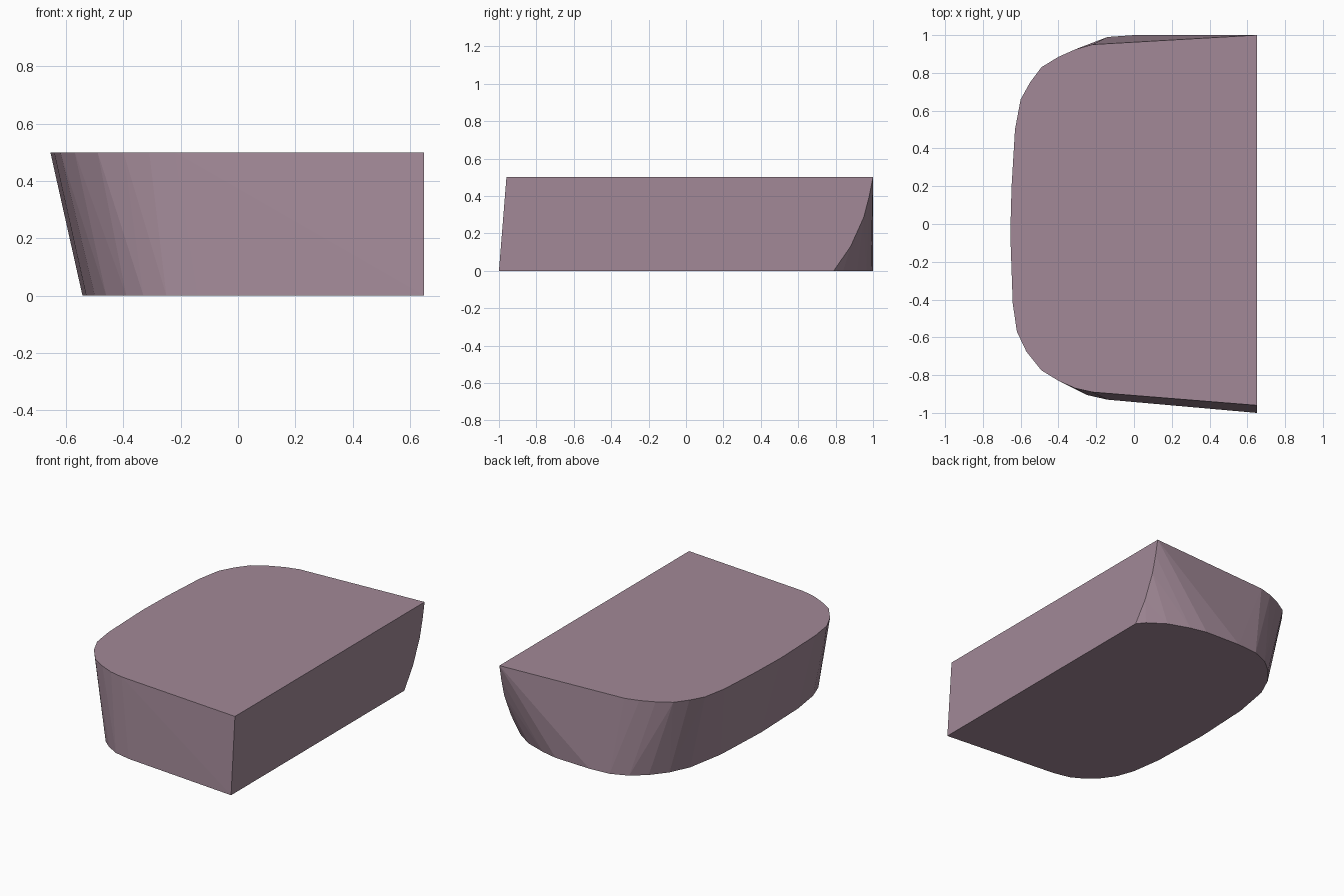
import bpy
import bmesh

if "Cube" in bpy.data.objects:
    bpy.data.objects.remove(bpy.data.objects["Cube"])

# Rounded outline of the top face
top = [(0.65, 1.0), (-0.22, 0.95), (-0.31, 0.925), (-0.40, 0.885), (-0.49, 0.83),
       (-0.55, 0.75), (-0.60, 0.66), (-0.63, 0.50), (-0.648, 0.20), (-0.655, -0.05),
       (-0.642, -0.42), (-0.62, -0.57), (-0.57, -0.675), (-0.49, -0.775),
       (-0.40, -0.83), (-0.31, -0.87), (-0.22, -0.89), (0.65, -0.96)]

# Smaller outline of the underside, with a rounded rear right corner
bottom = [(0.65, 0.79), (0.61, 0.84), (0.50, 0.915), (0.36, 0.965), (0.25, 0.99),
          (0.0, 1.0), (-0.14, 0.99), (-0.25, 0.945), (-0.34, 0.87), (-0.42, 0.77),
          (-0.48, 0.64), (-0.525, 0.39), (-0.543, 0.0), (-0.53, -0.40),
          (-0.50, -0.60), (-0.46, -0.71), (-0.39, -0.81), (-0.33, -0.86),
          (-0.25, -0.905), (-0.14, -0.93), (0.65, -1.0)]

# Curved edge where the rear corner meets the flat right face (y, z)
corner = [(0.88, 0.13), (0.95, 0.285), (0.98, 0.40)]

# Body: the convex shell around the outlines
bm = bmesh.new()
points = [(x, y, 0.5) for x, y in top]
points += [(x, y, 0.0) for x, y in bottom]
points += [(0.65, y, z) for y, z in corner]
for p in points:
    bm.verts.new(p)
hull = bmesh.ops.convex_hull(bm, input=bm.verts[:])
unused = {g for g in hull["geom_interior"] + hull["geom_unused"]
          if isinstance(g, bmesh.types.BMVert)}
bmesh.ops.delete(bm, geom=list(unused), context='VERTS')

# Merge the flat faces
bmesh.ops.dissolve_limit(bm, angle_limit=0.005, verts=bm.verts[:], edges=bm.edges[:])
bmesh.ops.recalc_face_normals(bm, faces=bm.faces[:])

mesh = bpy.data.meshes.new("rounded_block")
bm.to_mesh(mesh)
bm.free()
block = bpy.data.objects.new("rounded_block", mesh)
bpy.context.collection.objects.link(block)

# Dusty mauve colour
mat = bpy.data.materials.new("mauve")
mat.diffuse_color = (0.36, 0.25, 0.31, 1.0)
mat.use_nodes = True
mat.node_tree.nodes["Principled BSDF"].inputs["Base Color"].default_value = mat.diffuse_color
mesh.materials.append(mat)
